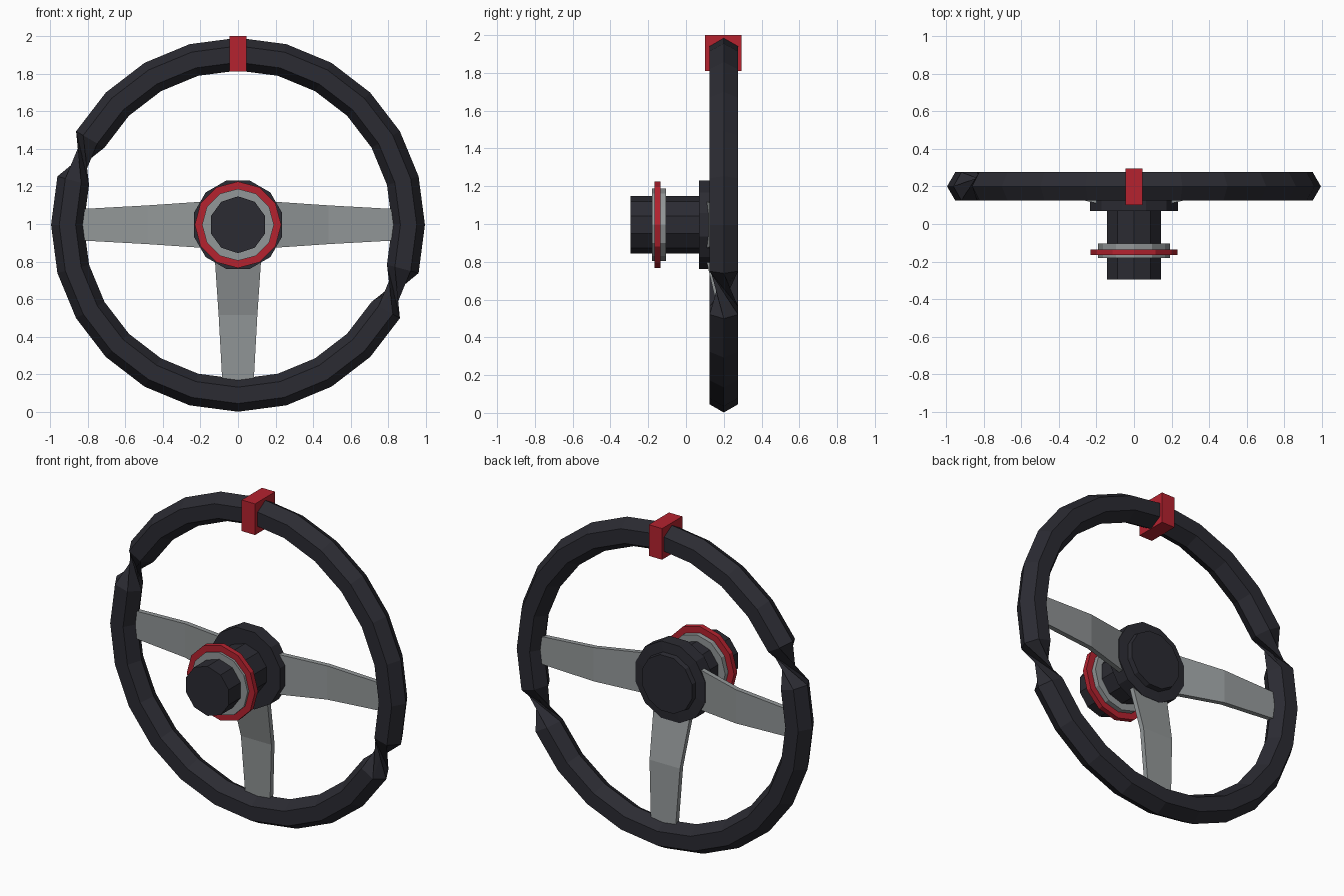
import bpy, bmesh, math

if "Cube" in bpy.data.objects:
    bpy.data.objects.remove(bpy.data.objects["Cube"])

CZ = 0.996  # height of the steering axis


def material(name, rgb):
    m = bpy.data.materials.new(name)
    m.diffuse_color = (*rgb, 1)
    m.use_nodes = True
    m.node_tree.nodes["Principled BSDF"].inputs["Base Color"].default_value = m.diffuse_color
    return m


DARK = material("dark_grip", (0.024, 0.024, 0.032))
GREY = material("metal_grey", (0.29, 0.31, 0.315))
RED = material("signal_red", (0.46, 0.016, 0.028))


def make(name, verts, faces, mat):
    bm = bmesh.new()
    vs = [bm.verts.new(v) for v in verts]
    for f in faces:
        bm.faces.new([vs[i] for i in f])
    bmesh.ops.recalc_face_normals(bm, faces=bm.faces)
    me = bpy.data.meshes.new(name)
    bm.to_mesh(me)
    bm.free()
    me.materials.append(mat)
    ob = bpy.data.objects.new(name, me)
    bpy.context.collection.objects.link(ob)
    return ob


def lathe(name, profile, n, mat, start=0.0):
    """Closed solid turned about the steering axis; profile = (radius, y)."""
    verts, faces = [], []
    for r, y in profile:
        for i in range(n):
            a = start + math.tau * i / n
            verts.append((r * math.sin(a), y, CZ + r * math.cos(a)))
    for k in range(len(profile) - 1):
        for i in range(n):
            j = (i + 1) % n
            faces.append((k * n + i, k * n + j, (k + 1) * n + j, (k + 1) * n + i))
    faces.append(tuple(range(n)))
    faces.append(tuple(range((len(profile) - 1) * n, len(profile) * n)))
    return make(name, verts, faces, mat)


# Rim: hexagonal tube in 24 segments, with two half-turn twists
SEG, R, r = 24, 0.907, 0.087
verts, faces = [], []
for i in range(SEG):
    a = math.tau * i / SEG
    for k in range(6):
        b = math.tau * k / 6
        d = R + r * math.cos(b)
        verts.append((d * math.cos(a), 0.2 + r * math.sin(b), CZ + d * math.sin(a)))
for i in range(SEG):
    j = (i + 1) % SEG
    twist = 3 if i in (10, 22) else 0
    for k in range(6):
        a, b = i * 6 + k, i * 6 + (k + 1) % 6
        c, d = j * 6 + (k + 1 + twist) % 6, j * 6 + (k + twist) % 6
        if twist:
            faces += [(a, b, c), (a, c, d)]
        else:
            faces.append((a, b, c, d))
make("rim", verts, faces, DARK)

# Spokes: tapered bent plates reaching left, right and down
STATIONS = [(0.20, 0.122, 0.11), (0.48, 0.103, 0.175), (0.845, 0.083, 0.19)]
THICK = 0.03
for name, ang in (("spoke_right", 0), ("spoke_left", math.pi), ("spoke_bottom", -math.pi / 2)):
    ca, sa = math.cos(ang), math.sin(ang)
    verts, faces = [], []
    for d, w, y in STATIONS:
        for s, yy in ((-w, y), (w, y), (w, y + THICK), (-w, y + THICK)):
            verts.append((d * ca - s * sa, yy, CZ + d * sa + s * ca))
    for k in (0, 4):
        for i in range(4):
            j = (i + 1) % 4
            faces.append((k + i, k + j, k + 4 + j, k + 4 + i))
    faces += [(0, 1, 2, 3), (8, 9, 10, 11)]
    make(name, verts, faces, GREY)

# Hub plate with raised back cap
lathe("hub", [(0.243, 0.07), (0.243, 0.15), (0.18, 0.155), (0.175, 0.185)],
      12, DARK, math.pi / 12)

# Column with grey collar and red ring
lathe("column", [(0.151, -0.295), (0.151, 0.08)], 10, DARK)
lathe("collar", [(0.191, -0.18), (0.191, -0.105)], 12, GREY)
lathe("collar_ring", [(0.23, -0.166), (0.23, -0.135)], 12, RED)

# Red centre marker on top of the rim
verts = [(x, y, z) for x in (-0.045, 0.045) for y in (0.1, 0.295) for z in (1.81, 2.0)]
faces = [(0, 1, 3, 2), (4, 5, 7, 6), (0, 1, 5, 4), (2, 3, 7, 6), (0, 2, 6, 4), (1, 3, 7, 5)]
make("top_marker", verts, faces, RED)
